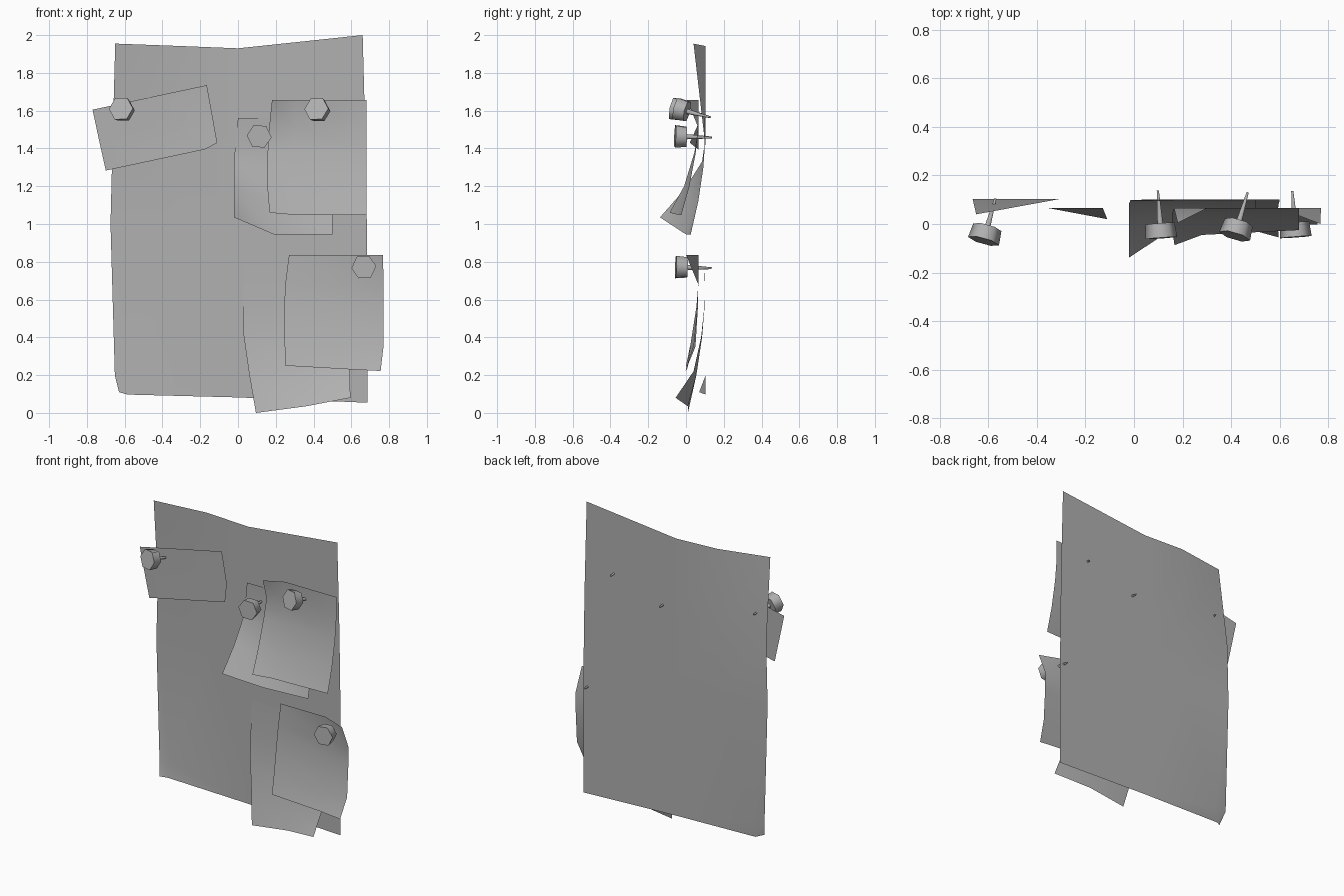
import bpy, bmesh
from mathutils import Vector, Matrix

# Dark grey shared by every part
grey = bpy.data.materials.new("dark_grey")
grey.diffuse_color = (0.44, 0.44, 0.44, 1)


def add(name, me):
    me.materials.append(grey)
    ob = bpy.data.objects.new(name, me)
    bpy.context.collection.objects.link(ob)
    return ob


def sheet(name, rows):
    """Thin sheet through rows of (x, y, z) points."""
    n = len(rows[0])
    verts = [p for r in rows for p in r]
    faces = [(i * n + j, (i + 1) * n + j, (i + 1) * n + j + 1, i * n + j + 1)
             for i in range(len(rows) - 1) for j in range(n - 1)]
    me = bpy.data.meshes.new(name)
    me.from_pydata(verts, [], faces)
    me.shade_smooth()
    return add(name, me)


def pin(name, head, tip, twist):
    """Hexagonal head with a tapering spike, aimed from head centre to tip."""
    head, tip = Vector(head), Vector(tip)
    d = tip - head
    bm = bmesh.new()
    bmesh.ops.create_cone(bm, cap_ends=True, segments=6, radius1=0.066,
                          radius2=0.06, depth=0.06,
                          matrix=Matrix.Rotation(twist, 4, 'Z'))
    bmesh.ops.create_cone(bm, cap_ends=True, segments=6, radius1=0.014,
                          radius2=0.005, depth=d.length - 0.025,
                          matrix=Matrix.Translation((0, 0, (d.length + 0.025) / 2)))
    for f in bm.faces:
        f.smooth = len(f.verts) == 4
    for e in bm.edges:
        e.smooth = all(f.smooth for f in e.link_faces)
    rot = d.to_track_quat('Z', 'Y').to_matrix().to_4x4()
    bm.transform(Matrix.Translation(head) @ rot)
    me = bpy.data.meshes.new(name)
    bm.to_mesh(me)
    bm.free()
    return add(name, me)


# Large backing sheet with two curled left corners
B = 0.104
sheet("backing_sheet", [
    [(-0.65, 0.04, 1.955), (-0.3, B, 1.942), (0.0, B, 1.93), (0.66, B, 2.0)],
    [(-0.665, B, 1.4), (-0.3, B, 1.4), (0.0, B, 1.4), (0.676, B, 1.4)],
    [(-0.675, B, 1.0), (-0.3, B, 1.0), (0.0, B, 1.0), (0.682, B, 1.0)],
    [(-0.652, B, 0.2), (-0.57, B, 0.2), (0.0, B, 0.2), (0.685, B, 0.2)],
    [(-0.63, 0.07, 0.11), (-0.585, B, 0.097), (0.0, B, 0.082), (0.685, B, 0.054)],
])

# Small tilted note, upper left
F = 0.065
sheet("upper_left_note", [
    [(-0.77, F, 1.605), (-0.4, F, 1.685), (-0.165, F, 1.735)],
    [(-0.737, F, 1.45), (-0.35, F, 1.53), (-0.128, F, 1.53)],
    [(-0.70, F, 1.283), (-0.175, F, 1.395), (-0.11, 0.02, 1.43)],
])

# Rear note of the upper pair, lower left corner curling out
sheet("upper_rear_note", [
    [(0.0, 0.095, 1.56), (0.2, 0.097, 1.56), (0.5, 0.098, 1.56)],
    [(-0.015, 0.098, 1.42), (0.2, 0.1, 1.42), (0.5, 0.1, 1.42)],
    [(-0.02, 0.085, 1.33), (0.2, 0.092, 1.3), (0.5, 0.092, 1.3)],
    [(-0.021, -0.01, 1.18), (0.2, 0.06, 1.12), (0.5, 0.065, 1.12)],
    [(-0.02, -0.138, 1.035), (0.19, 0.0, 0.945), (0.5, 0.025, 0.945)],
])

# Front note of the upper pair
sheet("upper_front_note", [
    [(0.18, 0.005, 1.657), (0.3, F, 1.657), (0.68, F, 1.657)],
    [(0.165, F, 1.51), (0.3, F, 1.51), (0.68, F, 1.51)],
    [(0.157, 0.045, 1.38), (0.3, 0.05, 1.38), (0.68, 0.052, 1.38)],
    [(0.155, -0.01, 1.2), (0.3, 0.012, 1.2), (0.68, 0.018, 1.2)],
    [(0.167, -0.087, 1.06), (0.28, -0.045, 1.05), (0.68, -0.025, 1.047)],
])

# Rear note of the lower pair
sheet("lower_rear_note", [
    [(0.03, 0.1, 0.78), (0.36, 0.1, 0.78), (0.6, 0.1, 0.78)],
    [(0.026, 0.096, 0.56), (0.34, 0.098, 0.56), (0.6, 0.097, 0.56)],
    [(0.03, 0.085, 0.41), (0.34, 0.085, 0.4), (0.595, 0.08, 0.4)],
    [(0.06, 0.055, 0.2), (0.35, 0.055, 0.2), (0.592, 0.04, 0.22)],
    [(0.095, 0.01, 0.0), (0.36, 0.01, 0.035), (0.595, -0.055, 0.08)],
])

# Front note of the lower pair, top right corner curling out
sheet("lower_front_note", [
    [(0.27, F, 0.837), (0.6, F, 0.837), (0.768, 0.0, 0.837)],
    [(0.25, F, 0.68), (0.6, F, 0.68), (0.77, F, 0.68)],
    [(0.245, 0.055, 0.56), (0.6, 0.06, 0.56), (0.77, 0.063, 0.56)],
    [(0.247, 0.025, 0.37), (0.6, 0.04, 0.36), (0.77, 0.05, 0.35)],
    [(0.25, 0.0, 0.25), (0.6, 0.005, 0.23), (0.755, -0.003, 0.222)],
])

# Hex-headed pins
pin("pin_upper_left", (-0.612, -0.042, 1.605), (-0.571, 0.105, 1.575), 0.5)
pin("pin_center", (0.11, -0.028, 1.463), (0.098, 0.138, 1.458), 0.6)
pin("pin_upper_right", (0.423, -0.022, 1.603), (0.468, 0.13, 1.565), 0.5)
pin("pin_lower_right", (0.664, -0.024, 0.771), (0.652, 0.136, 0.766), 0.45)
